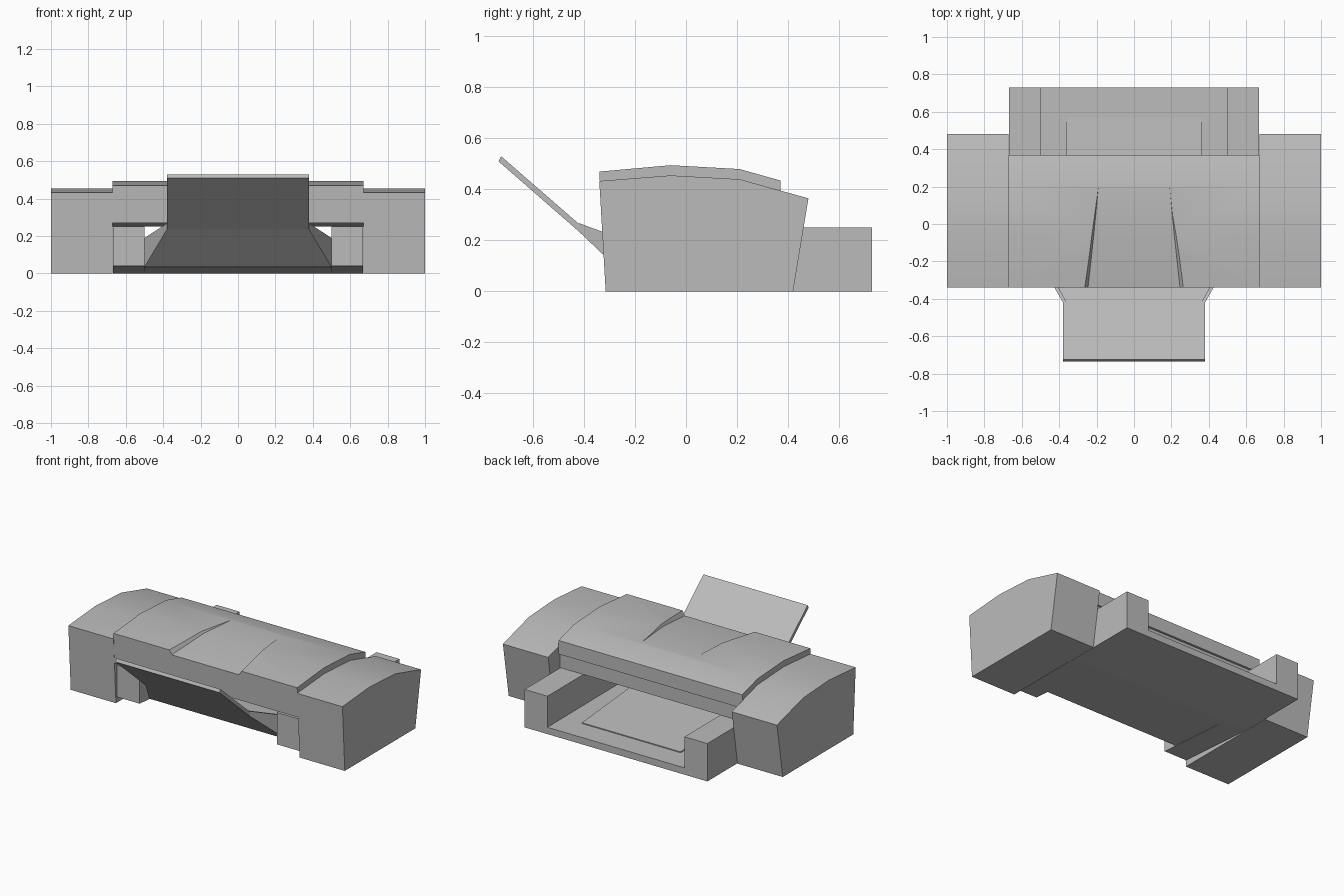
import bpy, bmesh, math

if "Cube" in bpy.data.objects:
    bpy.data.objects.remove(bpy.data.objects["Cube"])

grey = bpy.data.materials.new("light_grey")
grey.diffuse_color = (0.5, 0.5, 0.5, 1)
grey.use_nodes = True
grey.node_tree.nodes["Principled BSDF"].inputs["Base Color"].default_value = grey.diffuse_color


def loft(name, rings, smooth=False):
    """Closed solid through rings of equal point count."""
    bm = bmesh.new()
    vs = [[bm.verts.new(p) for p in r] for r in rings]
    n = len(rings[0])
    for a, b in zip(vs, vs[1:]):
        for i in range(n):
            j = (i + 1) % n
            bm.faces.new((a[i], a[j], b[j], b[i]))
    bm.faces.new(vs[0][::-1])
    bm.faces.new(vs[-1])
    bmesh.ops.recalc_face_normals(bm, faces=bm.faces)
    me = bpy.data.meshes.new(name)
    bm.to_mesh(me)
    bm.free()
    me.materials.append(grey)
    ob = bpy.data.objects.new(name, me)
    bpy.context.collection.objects.link(ob)
    if smooth:
        smooth_it(ob)
    return ob


def select(ob):
    bpy.ops.object.select_all(action='DESELECT')
    ob.select_set(True)
    bpy.context.view_layer.objects.active = ob


def smooth_it(ob):
    select(ob)
    bpy.ops.object.shade_smooth_by_angle(angle=math.radians(30))


def prism(name, x0, x1, profile, smooth=False):
    """Side profile (y, z) extruded along x."""
    return loft(name, [[(x, y, z) for y, z in profile] for x in (x0, x1)], smooth)


def box_ring(y, half, z0, z1, half_top=None):
    t = half if half_top is None else half_top
    return [(-half, y, z0), (half, y, z0), (t, y, z1), (-t, y, z1)]


# side housings and the rails between them
for s, side in ((-1, "left"), (1, "right")):
    prism("side_housing_" + side, s * 0.67, s * 1.0,
          [(-0.315, 0), (-0.34, 0.433), (-0.06, 0.455), (0.21, 0.44),
           (0.48, 0.365), (0.42, 0)], True)
    prism("rear_rail_" + side, s * 0.5, s * 0.667,
          [(-0.31, 0.04), (-0.31, 0.25), (0.73, 0.25), (0.73, 0), (0.25, 0)])

# top cover with a shallow recess that deepens towards the front
cover = prism("top_cover", -0.67, 0.67,
              [(-0.33, 0.27), (-0.34, 0.47), (-0.06, 0.495), (0.21, 0.48),
               (0.37, 0.435), (0.37, 0.345), (0.355, 0.345), (0.355, 0.25)])
cutter = loft("recess_cutter", [
    box_ring(-0.36, 0.248, 0.438, 0.488, 0.278),
    box_ring(-0.06, 0.215, 0.481, 0.511, 0.237),
    box_ring(0.20, 0.19, 0.481, 0.501, 0.195)])
cutter.hide_render = True
mod = cover.modifiers.new("recess", 'BOOLEAN')
mod.operation = 'DIFFERENCE'
mod.solver = 'EXACT'
mod.object = cutter
select(cover)
bpy.ops.object.modifier_apply(modifier=mod.name)
bpy.data.objects.remove(cutter)
smooth_it(cover)

# floor plate, rising slightly at the front
prism("base_plate", -0.5, 0.5,
      [(-0.21, 0.035), (-0.21, 0.05), (0.73, 0.045), (0.73, 0), (0.25, 0)])

# sloping paper bed on the floor
prism("paper_bed", -0.36, 0.36,
      [(0.57, 0.04), (0.57, 0.052), (-0.29, 0.125), (-0.2, 0.04)])

# flared tray neck and the raised front tray
loft("tray_neck", [box_ring(-0.21, 0.5, 0.035, 0.06),
                   box_ring(-0.42, 0.38, 0.235, 0.265)])
loft("front_tray", [box_ring(-0.42, 0.38, 0.235, 0.265),
                    box_ring(-0.722, 0.38, 0.51, 0.515),
                    box_ring(-0.73, 0.38, 0.515, 0.53)][:1] +
     [[(-0.38, -0.735, 0.51), (0.38, -0.735, 0.51),
       (0.38, -0.725, 0.53), (-0.38, -0.725, 0.53)]])

# triangular side walls of the neck
for s, side in ((-1, "left"), (1, "right")):
    loft("tray_wing_" + side, [
        [(s * 0.5, -0.21, 0.035), (s * 0.5, -0.21, 0.19),
         (s * 0.475, -0.21, 0.19), (s * 0.475, -0.21, 0.035)],
        [(s * 0.38, -0.42, 0.235), (s * 0.38, -0.42, 0.268),
         (s * 0.36, -0.42, 0.268), (s * 0.36, -0.42, 0.235)]])
